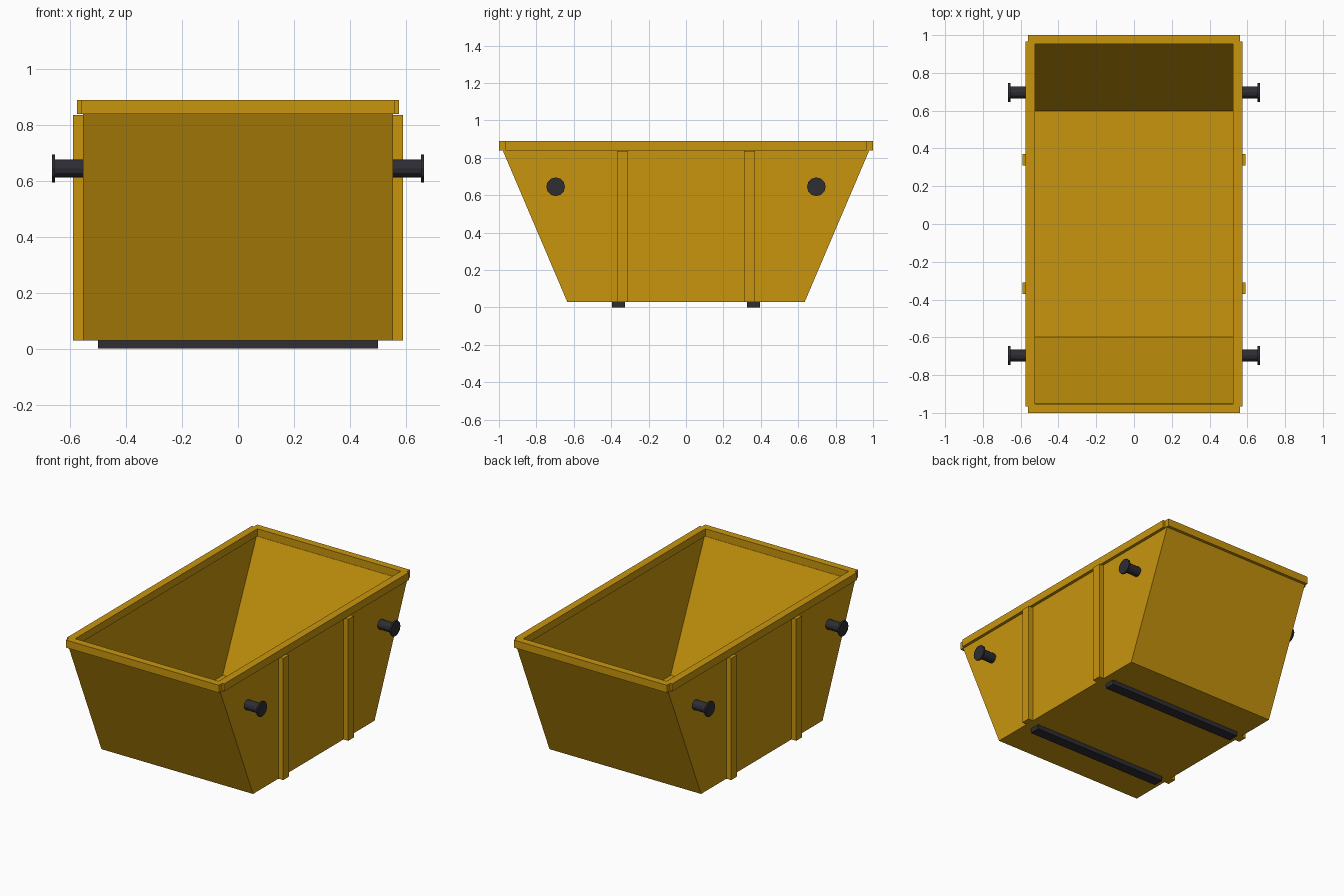
import bpy, bmesh, math

cube = bpy.data.objects.get("Cube")
if cube:
    bpy.data.objects.remove(cube, do_unlink=True)


def material(name, rgb):
    m = bpy.data.materials.new(name)
    m.use_nodes = True
    m.diffuse_color = (*rgb, 1)
    m.node_tree.nodes["Principled BSDF"].inputs["Base Color"].default_value = (*rgb, 1)
    return m


yellow = material("ochre yellow paint", (0.58, 0.30, 0.004))
dark = material("dark steel", (0.026, 0.026, 0.034))


def finish(bm, name, mat):
    bmesh.ops.recalc_face_normals(bm, faces=bm.faces)
    mesh = bpy.data.meshes.new(name)
    bm.to_mesh(mesh)
    bm.free()
    mesh.materials.append(mat)
    ob = bpy.data.objects.new(name, mesh)
    bpy.context.collection.objects.link(ob)
    return ob


def box(name, mat, x, y, z):
    """Box from (min, max) ranges on each axis."""
    bm = bmesh.new()
    bmesh.ops.create_cube(bm, size=1)
    for v in bm.verts:
        for i, (a, b) in enumerate((x, y, z)):
            v.co[i] = (a + b) / 2 + v.co[i] * (b - a)
    return finish(bm, name, mat)


def cylinder(name, mat, radius, x0, x1, y, z, sides=12):
    """Cylinder lying along x."""
    bm = bmesh.new()
    bmesh.ops.create_cone(bm, cap_ends=True, segments=sides, radius1=radius,
                          radius2=radius, depth=abs(x1 - x0))
    for v in bm.verts:
        a, b, c = v.co
        v.co = ((x0 + x1) / 2 + c, y + a, z + b)
    ob = finish(bm, name, mat)
    return ob


# Hollow tub: rings running outer bottom, outer top, inner top, floor
bm = bmesh.new()
rings = []
for hx, hy, z in ((0.555, 0.635, 0.03), (0.555, 0.98, 0.84),
                  (0.53, 0.95, 0.84), (0.53, 0.597, 0.055)):
    rings.append([bm.verts.new((sx * hx, sy * hy, z))
                  for sx, sy in ((-1, -1), (1, -1), (1, 1), (-1, 1))])
for low, high in zip(rings, rings[1:]):
    for i in range(4):
        j = (i + 1) % 4
        bm.faces.new((low[i], low[j], high[j], high[i]))
bm.faces.new(rings[0])
bm.faces.new(rings[-1])
finish(bm, "tub", yellow)

for sx, side in ((1, "left"), (-1, "right")):
    def span(a, b):
        return tuple(sorted((sx * a, sx * b)))

    # Rim rail along the side
    box(f"{side}_rim", yellow, span(0.525, 0.575), (-0.965, 0.965), (0.84, 0.89))
    for sy, end in ((-1, "front"), (1, "back")):
        # Upright stiffening ribs
        box(f"{side}_{end}_rib", yellow, span(0.55, 0.59),
            (sy * 0.34 - 0.03, sy * 0.34 + 0.03), (0.03, 0.835))
        # Lifting lugs with flanged ends
        cylinder(f"{side}_{end}_lug", dark, 0.032, sx * 0.54, sx * 0.66, sy * 0.697, 0.645)
        cylinder(f"{side}_{end}_lug_flange", dark, 0.05, sx * 0.655, sx * 0.666, sy * 0.697, 0.645)

for sy, end in ((-1, "front"), (1, "back")):
    # Rim rails across the ends and skids underneath
    box(f"{end}_rim", yellow, (-0.56, 0.56), tuple(sorted((sy * 0.952, sy * 1.0))), (0.84, 0.89))
    box(f"{end}_skid", dark, (-0.5, 0.5), (sy * 0.36 - 0.035, sy * 0.36 + 0.035), (0.0, 0.032))
